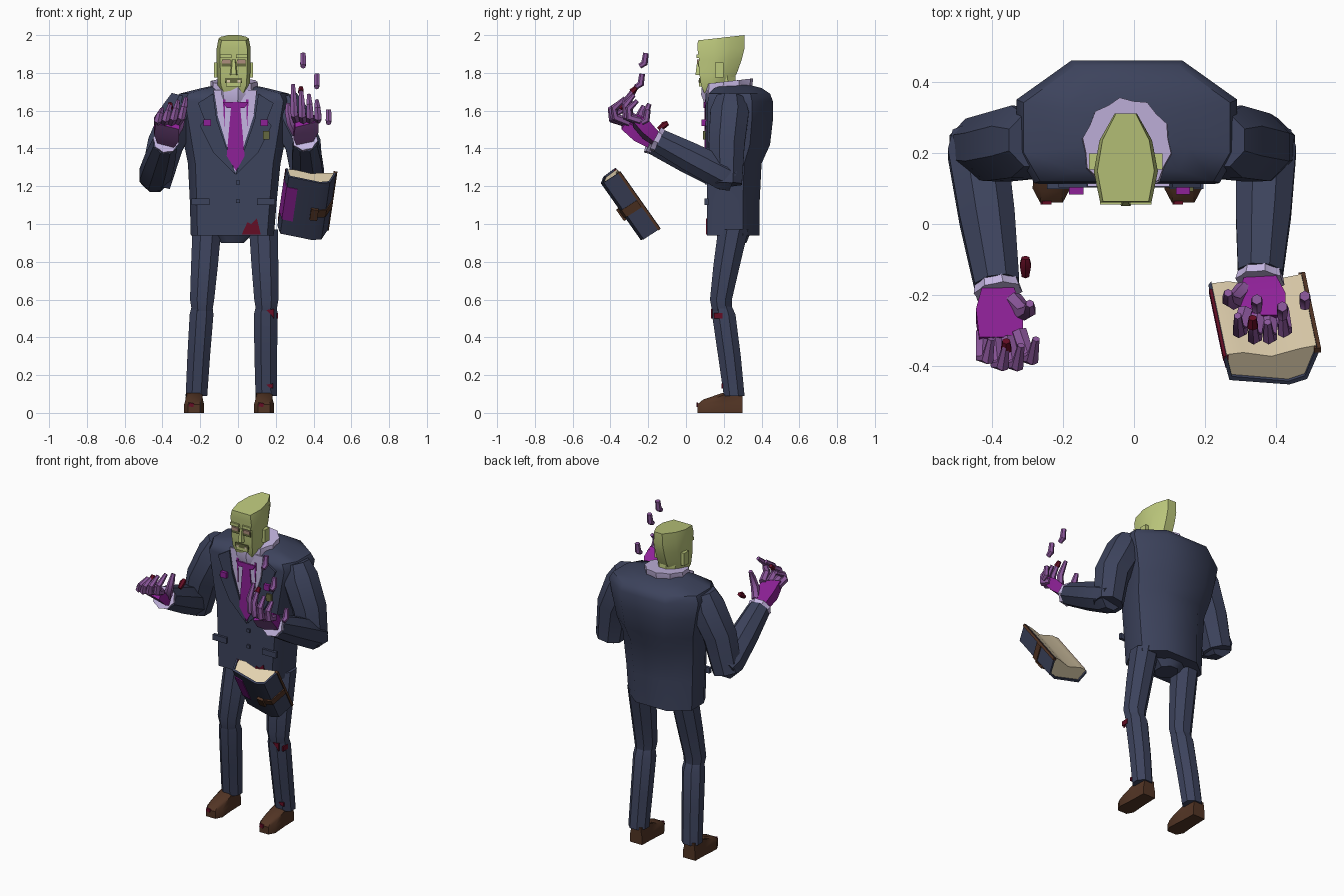
import bpy, bmesh, math
from mathutils import Vector as V

if "Cube" in bpy.data.objects:
    bpy.data.objects.remove(bpy.data.objects["Cube"])

def mat(name, r, g, b):
    m = bpy.data.materials.new(name)
    m.diffuse_color = (r, g, b, 1)
    m.use_nodes = True
    m.node_tree.nodes["Principled BSDF"].inputs["Base Color"].default_value = m.diffuse_color
    return m

NAVY = mat("navy cloth", .046, .056, .108)
SKIN = mat("pale green skin", .50, .57, .20)
DARK = mat("dark olive", .13, .14, .05)
PINK = mat("dusty pink", .42, .27, .2)
LILAC = mat("lilac shirt", .56, .47, .76)
MAGENTA = mat("magenta", .27, .015, .31)
PURPLE = mat("purple flesh", .26, .095, .33)
BROWN = mat("brown leather", .085, .035, .018)
PAGE = mat("page cream", .76, .64, .43)
RED = mat("blood red", .13, .004, .018)

def mesh(name, verts, faces, m):
    me = bpy.data.meshes.new(name)
    me.from_pydata([tuple(v) for v in verts], [], faces)
    bm = bmesh.new()
    bm.from_mesh(me)
    bmesh.ops.recalc_face_normals(bm, faces=bm.faces)
    bm.to_mesh(me)
    bm.free()
    me.materials.append(m)
    ob = bpy.data.objects.new(name, me)
    bpy.context.collection.objects.link(ob)
    return ob

def loft(name, rings, m):
    n = len(rings[0])
    faces = [(k*n+i, k*n+(i+1) % n, (k+1)*n+(i+1) % n, (k+1)*n+i)
             for k in range(len(rings)-1) for i in range(n)]
    faces += [tuple(range(n)), tuple(range((len(rings)-1)*n, len(rings)*n))]
    return mesh(name, [p for r in rings for p in r], faces, m)

def box(name, c, s, m):
    x, y, z = (v/2 for v in s)
    return loft(name, [[(c[0]+a*x, c[1]+b*y, c[2]+d*z) for a, b in
                ((-1, -1), (1, -1), (1, 1), (-1, 1))] for d in (-1, 1)], m)

def plate(name, outline, y, m, t=.009):
    return loft(name, [[(x, y+d, z) for x, z in outline] for d in (0, t)], m)

def tube(name, path, radii, m, n=8, frill=0):
    pts, rings = [V(p) for p in path], []
    for i, p in enumerate(pts):
        t = (pts[min(i+1, len(pts)-1)] - pts[max(i-1, 0)]).normalized()
        u = (V((1, 0, 0)) - t*t.x).normalized()
        w = t.cross(u)
        rings.append([p + (u*math.cos(a) + w*math.sin(a))*radii[i]*(1+frill*(j % 2))
                      for j in range(n) for a in [math.tau*(j+.5)/n]])
    return loft(name, rings, m)

def ring(z, cx, cy, rx, ry, n=8, frill=0, tilt=0):
    k = 1/math.cos(math.pi/n)
    return [(cx+rx*k*f*math.cos(a), cy+ry*k*f*math.sin(a), z+tilt*math.sin(a)) for j in range(n)
            for a, f in [(math.tau*(j+.5)/n, 1+frill*(j % 2))]]

def body_ring(prof, z, cx, hw, f, b, lift=0):
    """Mirrored cross-section: prof lists (width share, depth share) front to back."""
    half = [(hw*w, f+(b-f)*d, z+lift*d) for w, d in prof]
    return [(cx+x, y, q) for x, y, q in half] + [(cx-x, y, q) for x, y, q in half[::-1]]

# Jacket with hunched back
JP = ((.84, 0), (1, .25), (1, .68), (.5, 1))
loft("jacket", [body_ring(JP, *r) for r in (
    (.94, -.03, .22, .112, .39), (1.12, -.025, .23, .112, .39), (1.32, -.02, .245, .112, .40),
    (1.42, -.02, .265, .112, .445), (1.55, -.02, .29, .112, .46), (1.65, -.02, .31, .115, .46),
    (1.69, -.02, .29, .12, .445), (1.72, -.02, .17, .15, .40), (1.735, -.02, .10, .20, .34))], NAVY)
loft("trouser_seat", [ring(.90, -.03, .25, .06, .07), ring(1.0, -.03, .25, .16, .11)], NAVY)

# Shirt, tie and lapels
plate("shirt_front", [(-.13, 1.71), (-.11, 1.58), (-.015, 1.27), (.085, 1.58), (.10, 1.71)], .105, LILAC)
plate("tie", [(-.035, 1.64), (.01, 1.64), (.035, 1.36), (-.01, 1.28), (-.06, 1.36)], .098, MAGENTA)
plate("bow_strip", [(-.08, 1.645), (.055, 1.645), (.035, 1.615), (-.06, 1.615)], .092, MAGENTA)
for s in (-1, 1):
    plate("lapel", [(-.012+s*x, z) for x, z in
          ((.12, 1.69), (.20, 1.64), (.165, 1.55), (.19, 1.52), (.12, 1.38), (0, 1.26), (.10, 1.55))],
          .102, NAVY, .012)
    plate("pocket_flap", [(-.025+s*x, z) for x, z in
          ((.125, 1.135), (.22, 1.135), (.22, 1.10), (.125, 1.10))], .098, NAVY, .02)
    box("collar_growth", (-.012+s*.15, .095, 1.535), (.04, .025, .035), MAGENTA)
    plate("shirt_streak", [(-.012+s*x, z) for x, z in ((.055, 1.66), (.068, 1.66), (.06, 1.5))], .101, MAGENTA, .006)
for z in (1.22, 1.12):
    box("button", (0, .107, z), (.02, .012, .02), NAVY)
box("badge", (.15, .097, 1.47), (.035, .012, .045), DARK)
loft("shirt_collar", [ring(z, -.02, cy, rx, ry, 20, .08, .015) for z, cy, rx, ry in
     ((1.64, .21, .10, .10), (1.70, .215, .118, .125), (1.755, .22, .115, .125))], LILAC)

# Head, narrow at the back
HP = ((.8, 0), (1, .35), (.82, .7), (.35, 1))
loft("neck", [ring(1.62, -.02, .20, .06, .07), ring(1.80, -.02, .19, .06, .07)], SKIN)
loft("head", [body_ring(HP, *r) for r in (
    (1.685, -.023, .06, .10, .20), (1.735, -.023, .085, .08, .235), (1.80, -.023, .088, .07, .27),
    (1.87, -.023, .09, .07, .295), (1.93, -.023, .09, .06, .31), (1.972, -.023, .08, .063, .31, .028))], SKIN)
loft("nose", [[(-.023+a, y, z) for a, y in ((-w, .08), (w, .08), (w*.6, f), (-w*.6, f))]
     for z, w, f in ((1.79, .022, .05), (1.87, .012, .06))], SKIN)
for s in (-1, 1):
    box("ear", (-.023+s*.092, .175, 1.815), (.022, .045, .08), SKIN)
    box("brow", (-.023+s*.042, .065, 1.888), (.06, .02, .018), SKIN)
    box("eye_hollow", (-.023+s*.04, .068, 1.848), (.05, .009, .03), DARK)
    box("eye", (-.023+s*.04, .063, 1.86), (.045, .009, .02), PINK)
box("mouth", (-.023, .073, 1.76), (.09, .009, .025), DARK)
box("lip", (-.023, .079, 1.738), (.08, .018, .018), SKIN)
for x in (-.05, .005):
    box("tooth", (x, .069, 1.755), (.014, .008, .014), PAGE)

# Legs and shoes
for side, hx, kx, fx in (("left", -.165, -.19, -.22), ("right", .135, .15, .15)):
    loft(side+"_thigh", [ring(*r) for r in (
        (.54, kx, .19, .054, .052), (.60, kx, .185, .064, .058), (.78, (hx+kx)/2, .215, .071, .07),
        (.97, hx, .25, .076, .08))], NAVY)
    loft(side+"_shin", [ring(*r) for r in (
        (.09, fx, .255, .057, .055), (.3, (kx+fx)/2-.003, .23, .06, .06),
        (.52, kx-.003, .20, .063, .062), (.57, kx, .19, .054, .05))], NAVY)
    loft(side+"_shoe", [[(fx-.012+w*x, y, z) for x, y in
         ((-.6, f), (.6, f), (1, f+.04), (.85, .2), (.8, .30), (-.8, .30), (-.85, .2), (-1, f+.04))]
         for z, w, f in ((0, .053, .06), (.045, .053, .06), (.07, .046, .09), (.105, .043, .19))], BROWN)
    plate(side+"_shoe_stain", [(fx-.017+a, z) for a, z in
          ((-.025, .035), (.0, .03), (.005, .05), (-.02, .055))], .055, RED)

# Arms, frilled cuffs and hands
def hand(side, wrist, s, reach, rise, lean):
    w = V(wrist)
    knuckle = w + V((.01, -.56*reach, .10))
    palm = loft(side+"_palm", [[p + V((a, b*.6, b + .25*s*a)) for a, b in
         ((-h, -t), (h, -t), (h, t), (-h, t))] for p, h, t in (
         (w, .042, .024), (w.lerp(knuckle, .5), .066, .03), (knuckle, .062, .02))], MAGENTA)
    palm.data.materials.append(PURPLE)
    for f in palm.data.polygons:                      # back of the hand is paler
        f.material_index = 1 if f.normal.z < -.2 else 0
    for i in range(4):                                # fingers curl up and back
        b = knuckle + V(((i-1.5)*.034, .018*abs(i-1.5), 0))
        k = (1.0, .88, .72, .56)[i if s > 0 else 3-i]
        fan = (i-1.5)*.008
        path = [b, b+V((fan+lean*.3, -.28*reach, .03*k)), b+V((fan+lean*.7, -.30*reach, .6*rise*k)),
                b+V((fan+lean, -.08*reach, rise*k))]
        tube(side+"_finger", path, (.023, .022, .019, .011), PURPLE, 6)
        if i == 1:
            tube(side+"_stained_fingertip", [path[3]+V((0, -.012, -.015)), path[3]+V((0, .012, .008))],
                 (.017, .012), RED, 6)
    t = w + V((-s*.045, -.03, .035))                   # thumb on the inner side
    tube(side+"_thumb", [t, t+V((-s*.03, -.035, .05)), t+V((-s*.045, -.03, .11)),
         t+V((-s*.045, -.01, .155))], (.026, .024, .019, .012), PURPLE, 6)

for side, s, sh, mid, el, wr, reach, rise, lean in (
        ("left", -1, (-.28, .235, 1.64), (-.385, .215, 1.42), (-.44, .205, 1.255), (-.385, -.17, 1.43), .26, .13, .035),
        ("right", 1, (.24, .235, 1.64), (.345, .215, 1.42), (.372, .205, 1.26), (.355, -.14, 1.44), .205, .19, -.01)):
    sh, mid, el, wr = map(V, (sh, mid, el, wr))
    tube(side+"_upper_arm", [sh+V((0, 0, .03)), sh.lerp(mid, .25), mid, el+V((0, .01, -.05))],
         (.08, .11, .103, .088), NAVY)
    tube(side+"_forearm", [el+V((0, .05, -.02)), el, el.lerp(wr, .5), wr],
         (.075, .09, .084, .068), NAVY)
    d = (wr-el).normalized()
    tube(side+"_cuff", [wr-d*.01, wr+d*.025], (.056, .063), LILAC, 16, .12)
    hand(side, wr+d*.015, s, reach, rise, lean)

# Floating severed bits
for x, y, z in ((.345, -.22, 1.87), (.417, -.24, 1.76), (.48, -.21, 1.57)):
    tube("floating_finger_bit", [(x, y-.025, z-.035), (x, y, z-.02), (x, y+.008, z+.035)],
         (.014, .018, .015), PURPLE, 6)
tube("floating_stained_bit", [(-.305, -.145, 1.50), (-.305, -.115, 1.525), (-.305, -.095, 1.535)],
     (.012, .018, .012), RED, 6)

# Floating open book: cover faces forward, pages face up and back
AX = V((-.12, .57, -.81)).normalized()                 # down along the spine
NO = V((0, -.81, -.58))                                # outward from the cover
AC = -AX.cross(NO).normalized()
AC = AC if AC.x > 0 else -AC

def book(name, prof, a, b, m):
    c = V((.365, -.30, 1.105))
    loft(name, [[c + AC*x + NO*n + AX*t for x, n in prof] for t in (a, b)], m)

COVER = [(-.135, -.04), (-.12, .03), (.05, .06), (.10, .045), (.135, -.05)]
INNER = [(x*.94, n-.012) for x, n in COVER]
book("book_cover", COVER + INNER[::-1], -.185, .185, NAVY)
book("book_pages", INNER + [(.08, -.055), (0, -.035), (-.08, -.055)], -.175, .175, PAGE)
STRAP = [(x*1.03, n+.007) for x, n in COVER[2:]]
book("book_strap", STRAP + COVER[:1:-1], -.01, .035, BROWN)
book("book_edge_trim", [(.139, -.06), (.139, -.045), (.12, -.045), (.12, -.06)], -.187, .187, BROWN)
book("book_clasp", [(.02, .058), (.06, .06), (.06, .075), (.02, .073)], -.02, .05, BROWN)
book("book_gore", [(-.138, -.04), (-.123, .034), (-.065, .044), (-.065, .036), (-.118, .028), (-.131, -.04)],
     -.12, .09, MAGENTA)
book("book_stain", [(-.137, -.05), (-.137, -.035), (-.122, -.035), (-.122, -.05)], -.18, .15, RED)

# Blood stains on jacket and trousers
plate("hem_stain", [(.02, .945), (.12, .945), (.10, 1.03), (.07, 1.0), (.05, 1.01)], .106, RED)
plate("knee_stain", [(.15, .545), (.19, .55), (.19, .50), (.175, .52)], .132, RED)
box("knee_side_stain", (.208, .17, .515), (.009, .045, .03), RED)
plate("shin_stain", [(.15, .15), (.185, .155), (.185, .13), (.165, .135)], .187, RED)

# Soft shading with sharp creases
bpy.ops.object.select_all(action='SELECT')
bpy.context.view_layer.objects.active = bpy.context.selected_objects[0]
bpy.ops.object.shade_smooth_by_angle(angle=math.radians(40))
